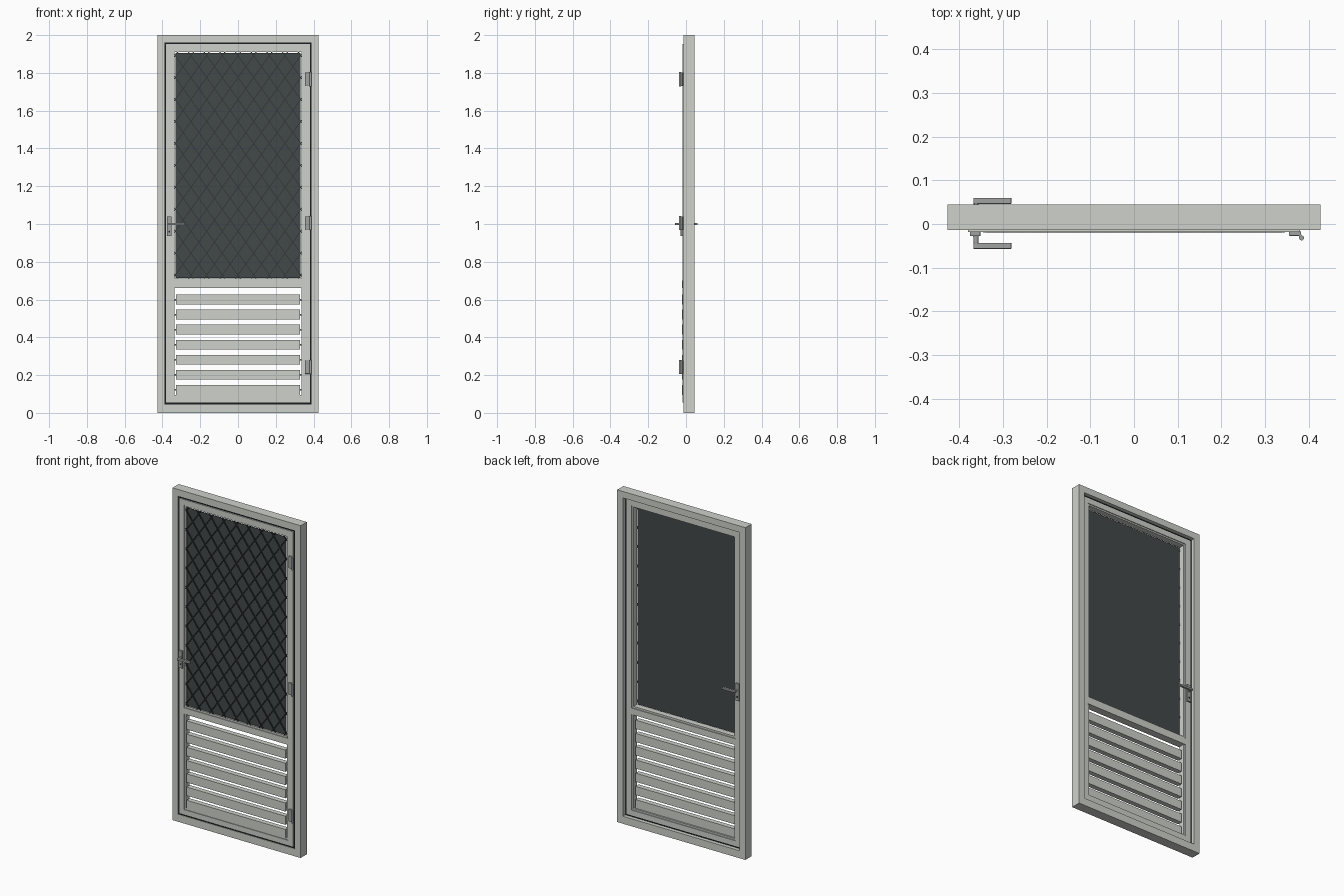
import bpy
from math import atan2, hypot

if "Cube" in bpy.data.objects:
    bpy.data.objects.remove(bpy.data.objects["Cube"])


def material(name, c):
    m = bpy.data.materials.new(name)
    m.diffuse_color = (*c, 1)
    m.use_nodes = True
    m.node_tree.nodes["Principled BSDF"].inputs["Base Color"].default_value = m.diffuse_color
    return m


BLACK = material("black_rubber", (0.012, 0.012, 0.013))
DARK = material("dark_screen", (0.055, 0.065, 0.068))
WIRE = material("dark_wire", (0.035, 0.04, 0.042))
ALU = material("pale_metal", (0.62, 0.64, 0.60))
STEEL = material("grey_metal", (0.35, 0.36, 0.36))


def box(name, x, y, z, mat, bevel=0):
    """Box from (min, max) pairs."""
    bpy.ops.mesh.primitive_cube_add(size=1, location=[(a + b) / 2 for a, b in (x, y, z)])
    o = bpy.context.object
    o.name = name
    o.scale = [b - a for a, b in (x, y, z)]
    bpy.ops.object.transform_apply(location=False, rotation=False, scale=True)
    o.data.materials.append(mat)
    if bevel:
        m = o.modifiers.new("Bevel", 'BEVEL')
        m.width, m.segments = bevel, 2
    return o


def cylinder(name, r, length, loc, mat, rot=(0, 0, 0)):
    bpy.ops.mesh.primitive_cylinder_add(vertices=24, radius=r, depth=length, location=loc, rotation=rot)
    o = bpy.context.object
    o.name = name
    o.data.materials.append(mat)
    bpy.ops.object.shade_smooth_by_angle()
    return o


def ring(name, ox, oz, ix, iz, y, mat):
    """Mitred rectangular frame: outer half width and z range, inner half width and z range."""
    verts = []
    for yy in y:
        for hx, (z0, z1) in ((ox, oz), (ix, iz)):
            verts += [(-hx, yy, z0), (hx, yy, z0), (hx, yy, z1), (-hx, yy, z1)]
    faces = []
    for i in range(4):
        j = (i + 1) % 4
        faces += [(i, j, 4 + j, 4 + i), (8 + j, 8 + i, 12 + i, 12 + j),
                  (j, i, 8 + i, 8 + j), (4 + i, 4 + j, 12 + j, 12 + i)]
    me = bpy.data.meshes.new(name)
    me.from_pydata(verts, [], faces)
    me.materials.append(mat)
    o = bpy.data.objects.new(name, me)
    bpy.context.collection.objects.link(o)
    return o


# Fixed outer frame, rubber seal, door leaf and glazing bead
ring("outer_frame", 0.427, (0, 2), 0.389, (0.045, 1.961), (-0.014, 0.045), ALU)
ring("rubber_seal", 0.390, (0.044, 1.962), 0.378, (0.056, 1.950), (-0.011, 0.022), BLACK)
ring("door_leaf", 0.380, (0.054, 1.952), 0.346, (0.086, 1.920), (-0.018, 0.025), ALU)
ring("inner_bead", 0.347, (0.085, 1.921), 0.336, (0.096, 1.911), (-0.014, 0.020), ALU)

# Middle rail with its bead
box("middle_rail", (-0.346, 0.346), (-0.020, 0.025), (0.662, 0.700), ALU)
box("middle_rail_bead", (-0.338, 0.338), (-0.015, 0.020), (0.700, 0.711), ALU)

# Louvre slats
for i in range(7):
    z = 0.122 + 0.0797 * i
    box(f"louvre_slat_{i + 1}", (-0.329, 0.329), (-0.020, 0.010), (z - 0.026, z + 0.026), ALU)
    for s in (-1, 1):
        cylinder("slat_pin", 0.004, 0.016, (s * 0.334, -0.004, z), STEEL, (0, 1.5708, 0))

# Insect screen
X, Z0, Z1 = 0.330, 0.715, 1.906
box("insect_screen", (-X, X), (-0.013, -0.009), (Z0, Z1), DARK)

# Diamond grille: slanted bars clipped to the opening
XG, slope, step = 0.337, 1.4, 0.083
for s in (-1, 1):
    for k in range(-14, 15):
        zc = (Z0 + Z1) / 2 + k * step * slope
        t0, t1 = sorted(((Z0 - 0.004 - zc) / slope, (Z1 + 0.005 - zc) / slope))
        t0, t1 = max(t0, -XG), min(t1, XG)
        if t1 - t0 < 0.01:
            continue
        dx, dz = t1 - t0, slope * (t1 - t0)
        h = hypot(dx, dz) / 2
        bar = box("grille_bar", (-h, h), (-0.0195, -0.0135), (-0.0025, 0.0025), WIRE)
        m = (t0 + t1) / 2
        bar.location = (s * m, -0.0165, zc + slope * m)
        bar.rotation_euler = (0, -s * atan2(dz, dx), 0)

# Hinges: leaf plate and knuckle
for z in (0.243, 1.005, 1.767):
    box("hinge_plate", (0.355, 0.383), (-0.027, -0.017), (z - 0.036, z + 0.036), STEEL, 0.001)
    box("hinge_web", (0.378, 0.384), (-0.032, -0.024), (z - 0.036, z + 0.036), STEEL)
    cylinder("hinge_knuckle", 0.0055, 0.076, (0.384, -0.032, z), STEEL)

# Lever handles on both faces
for side, plate, stem, lever in (
        ("front", (-0.028, -0.017), (-0.050, -0.026), (-0.057, -0.043)),
        ("back", (0.024, 0.034), (0.032, 0.053), (0.046, 0.060))):
    box(side + "_handle_plate", (-0.376, -0.352), plate, (0.936, 1.040), STEEL, 0.0015)
    cylinder(side + "_handle_stem", 0.006, stem[1] - stem[0],
             (-0.362, sum(stem) / 2, 1.0), STEEL, (1.5708, 0, 0))
    box(side + "_handle_lever", (-0.368, -0.281), lever, (0.994, 1.006), STEEL, 0.0015)
    cylinder(side + "_keyhole", 0.005, plate[1] - plate[0] + 0.002,
             (-0.364, sum(plate) / 2, 0.960), BLACK, (1.5708, 0, 0))
